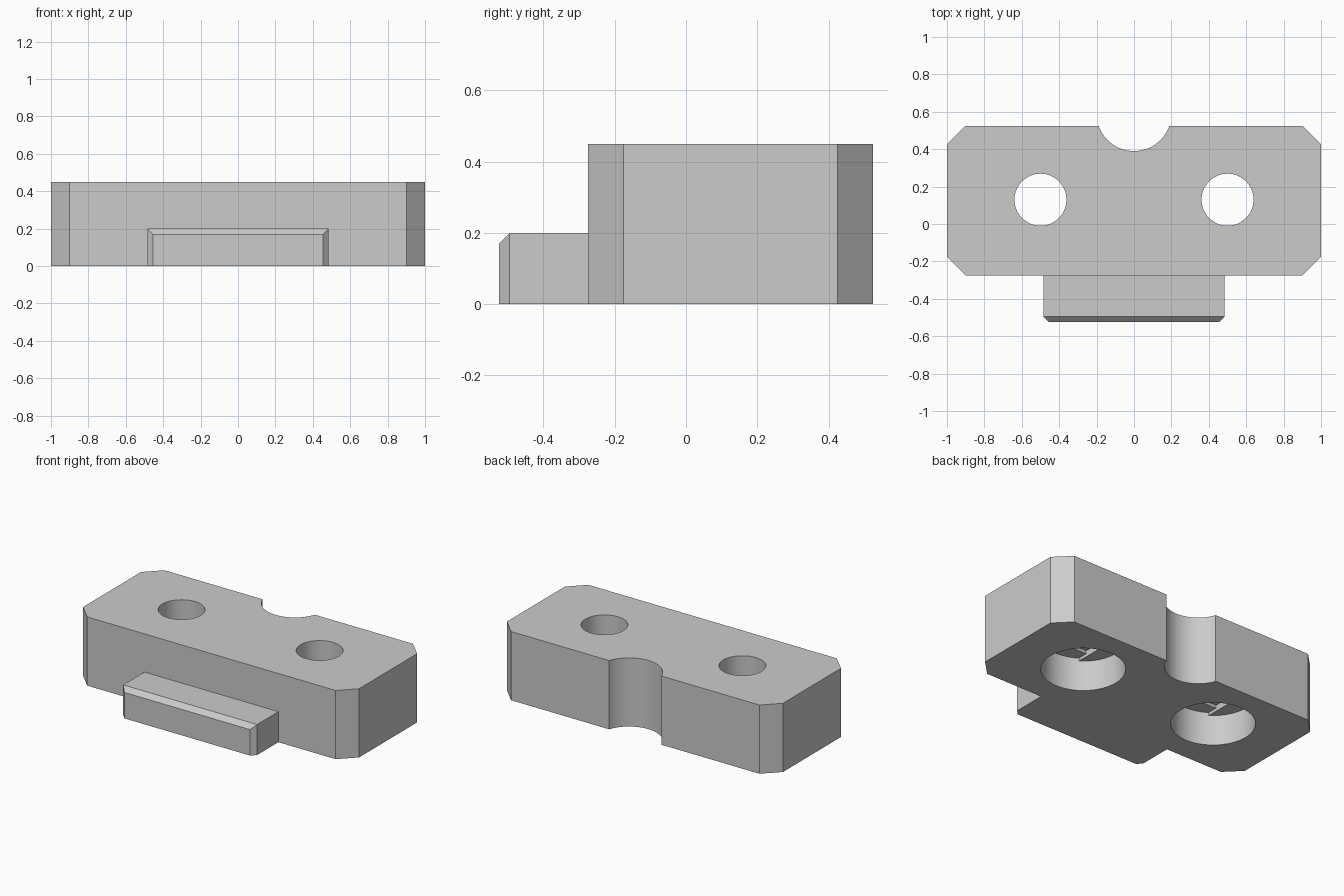
import bpy, math

cube = bpy.data.objects.get("Cube")
if cube:
    bpy.data.objects.remove(cube, do_unlink=True)

grey = bpy.data.materials.new("plain grey")
grey.use_nodes = True
colour = (0.6, 0.6, 0.6, 1)
grey.diffuse_color = colour
grey.node_tree.nodes["Principled BSDF"].inputs["Base Color"].default_value = colour


def loft(name, rings):
    """Solid joining equal-length rings of points, listed in order."""
    n = len(rings[0])
    verts = [p for ring in rings for p in ring]
    faces = [tuple(reversed(range(n))), tuple(range(len(verts) - n, len(verts)))]
    for k in range(len(rings) - 1):
        a, b = k * n, (k + 1) * n
        for i in range(n):
            j = (i + 1) % n
            faces.append((a + i, a + j, b + j, b + i))
    mesh = bpy.data.meshes.new(name)
    mesh.from_pydata(verts, [], faces)
    mesh.materials.append(grey)
    ob = bpy.data.objects.new(name, mesh)
    bpy.context.collection.objects.link(ob)
    return ob


def prism(name, outline, z0, z1):
    return loft(name, [[(x, y, z) for x, y in outline] for z in (z0, z1)])


def circle(cx, cy, r, n=64):
    return [(cx + r * math.cos(2 * math.pi * i / n),
             cy + r * math.sin(2 * math.pi * i / n)) for i in range(n)]


def rect(x0, x1, y0, y1):
    return [(x0, y0), (x1, y0), (x1, y1), (x0, y1)]


def combine(target, tool, operation):
    mod = target.modifiers.new(tool.name, 'BOOLEAN')
    mod.operation, mod.solver, mod.object = operation, 'EXACT', tool
    bpy.ops.object.select_all(action='DESELECT')
    bpy.context.view_layer.objects.active = target
    target.select_set(True)
    bpy.ops.object.modifier_apply(modifier=mod.name)
    bpy.data.objects.remove(tool, do_unlink=True)


# Main block with chamfered vertical corners
front, back, c, height = -0.275, 0.525, 0.1, 0.45
half = [(1 - c, front), (1, front + c), (1, back - c), (1 - c, back)]
block = prism("mounting_block", half + [(-x, y) for x, y in reversed(half)], 0, height)

# Front tab, bevelled on the top and side edges of its front face
def tab_ring(y, w, top):
    return [(-w, y, 0), (w, y, 0), (w, y, top), (-w, y, top)]

tab = loft("front_tab", [tab_ring(-0.525, 0.455, 0.17),
                         tab_ring(-0.495, 0.485, 0.2),
                         tab_ring(-0.22, 0.485, 0.2)])
combine(block, tab, 'UNION')

# Round notch in the back face
combine(block, prism("notch_cutter", circle(0, 0.59, 0.2), -0.1, 0.6), 'DIFFERENCE')

# Screw holes: wide bore below, stepped through a slot and a square
hy, r, bore = 0.13, 0.14, 0.25
for cx in (-0.5, 0.5):
    end = math.asin(r / bore)
    arc = [(bore * math.sin(t), bore * math.cos(t))
           for t in (end * i / 6 for i in range(-6, 7))]
    slot = [(cx + x, hy - y) for x, y in arc] + [(cx - x, hy + y) for x, y in arc]
    square = rect(cx - r, cx + r, hy - r, hy + r)
    combine(block, prism("bore_cutter", circle(cx, hy, bore), -0.1, 0.2), 'DIFFERENCE')
    combine(block, prism("slot_cutter", slot, 0.15, 0.22), 'DIFFERENCE')
    combine(block, prism("square_cutter", square, 0.15, 0.24), 'DIFFERENCE')
    combine(block, prism("hole_cutter", circle(cx, hy, r - 0.001), 0.15, 0.6), 'DIFFERENCE')

bpy.ops.object.shade_smooth_by_angle(angle=math.radians(25))
